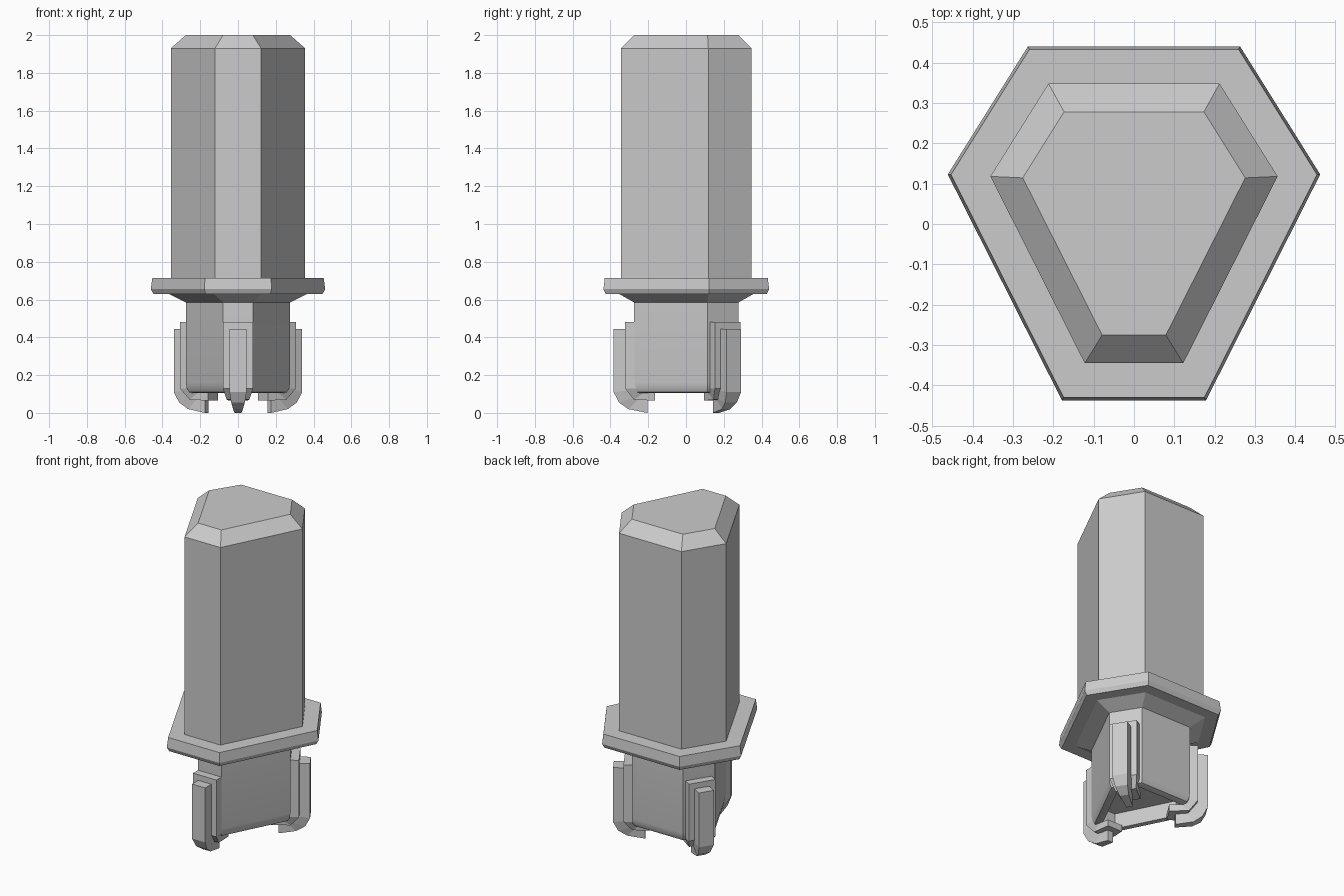
import bpy, bmesh, math
from mathutils import Vector

if "Cube" in bpy.data.objects:
    bpy.data.objects.remove(bpy.data.objects["Cube"], do_unlink=True)

grey = bpy.data.materials.new("light grey")
grey.use_nodes = True
colour = (0.6, 0.6, 0.6, 1)
grey.diffuse_color = colour
grey.node_tree.nodes["Principled BSDF"].inputs["Base Color"].default_value = colour

# Six-sided outline of the body, counter-clockwise from the front edge
RIGHT = [(0.122, -0.345), (0.356, 0.118), (0.212, 0.348)]
OUTLINE = [Vector(p) for p in RIGHT] + [Vector((-x, y)) for x, y in reversed(RIGHT)]


def outward(a, b):
    e = (b - a).normalized()
    return Vector((e.y, -e.x))


def offset(r):
    """Outline moved outward by r, keeping every side parallel."""
    pts = []
    for i, p in enumerate(OUTLINE):
        n1 = outward(OUTLINE[i - 1], p)
        n2 = outward(p, OUTLINE[(i + 1) % len(OUTLINE)])
        pts.append(p + (n1 + n2) * (r / (1 + n1.dot(n2))))
    return pts


def loft(name, rings):
    """Skin a list of equal-length point rings and cap both ends."""
    bm = bmesh.new()
    rows = [[bm.verts.new(p) for p in ring] for ring in rings]
    n = len(rows[0])
    for low, high in zip(rows, rows[1:]):
        for i in range(n):
            j = (i + 1) % n
            bm.faces.new((low[i], low[j], high[j], high[i]))
    bm.faces.new(rows[0])
    bm.faces.new(rows[-1])
    bmesh.ops.recalc_face_normals(bm, faces=bm.faces[:])
    mesh = bpy.data.meshes.new(name)
    bm.to_mesh(mesh)
    bm.free()
    ob = bpy.data.objects.new(name, mesh)
    bpy.context.collection.objects.link(ob)
    mesh.materials.append(grey)
    return ob


def hex_part(name, levels):
    return loft(name, [[(p.x, p.y, z) for p in offset(r)] for r, z in levels])


# Tall chamfered shaft, collar and hollow-ended neck
hex_part("shaft", [(0, 0.7), (0, 1.93), (-0.07, 2.0)])
hex_part("collar", [(-0.07, 0.585), (0.01, 0.63), (0.08, 0.63),
                    (0.092, 0.655), (0.085, 0.715)])
neck = hex_part("neck", [(-0.07, 0.6), (-0.07, 0.16), (-0.074, 0.13), (-0.085, 0.11),
                         (-0.1, 0.105), (-0.125, 0.105), (-0.125, 0.2)])
bpy.ops.object.select_all(action='DESELECT')
neck.select_set(True)
bpy.context.view_layer.objects.active = neck
bpy.ops.object.shade_smooth_by_angle(angle=math.radians(35))

# Clip sections: outer distance, outer z, inner distance, inner z, half width
PAD = [(0.048, 0.48, -0.02, 0.48, 0.08), (0.048, 0.13, -0.02, 0.13, 0.08),
       (0.0, 0.07, -0.05, 0.105, 0.06), (-0.11, 0.065, -0.11, 0.105, 0.05)]
RIB = [(0.108, 0.445, 0.02, 0.445, 0.045), (0.108, 0.11, 0.02, 0.12, 0.045),
       (0.08, 0.055, 0.0, 0.08, 0.036), (0.03, 0.02, -0.02, 0.068, 0.026),
       (-0.07, 0.0, -0.07, 0.068, 0.018)]


def clip(name, a, b, sections):
    """Hooked strip standing on the neck side from a to b."""
    mid, n = (a + b) / 2, outward(a, b)
    t = (b - a).normalized()

    def point(d, side, z):
        p = mid + n * d + t * side
        return (p.x, p.y, z)

    loft(name, [[point(do, -w, zo), point(do, w, zo), point(di, w, zi), point(di, -w, zi)]
                for do, zo, di, zi, w in sections])


# One clip on each of the three short sides
core = offset(-0.07)
for label, i in (("front", 5), ("back_left", 1), ("back_right", 3)):
    a, b = core[i], core[(i + 1) % 6]
    clip(label + "_clip_pad", a, b, PAD)
    clip(label + "_clip_rib", a, b, RIB)
